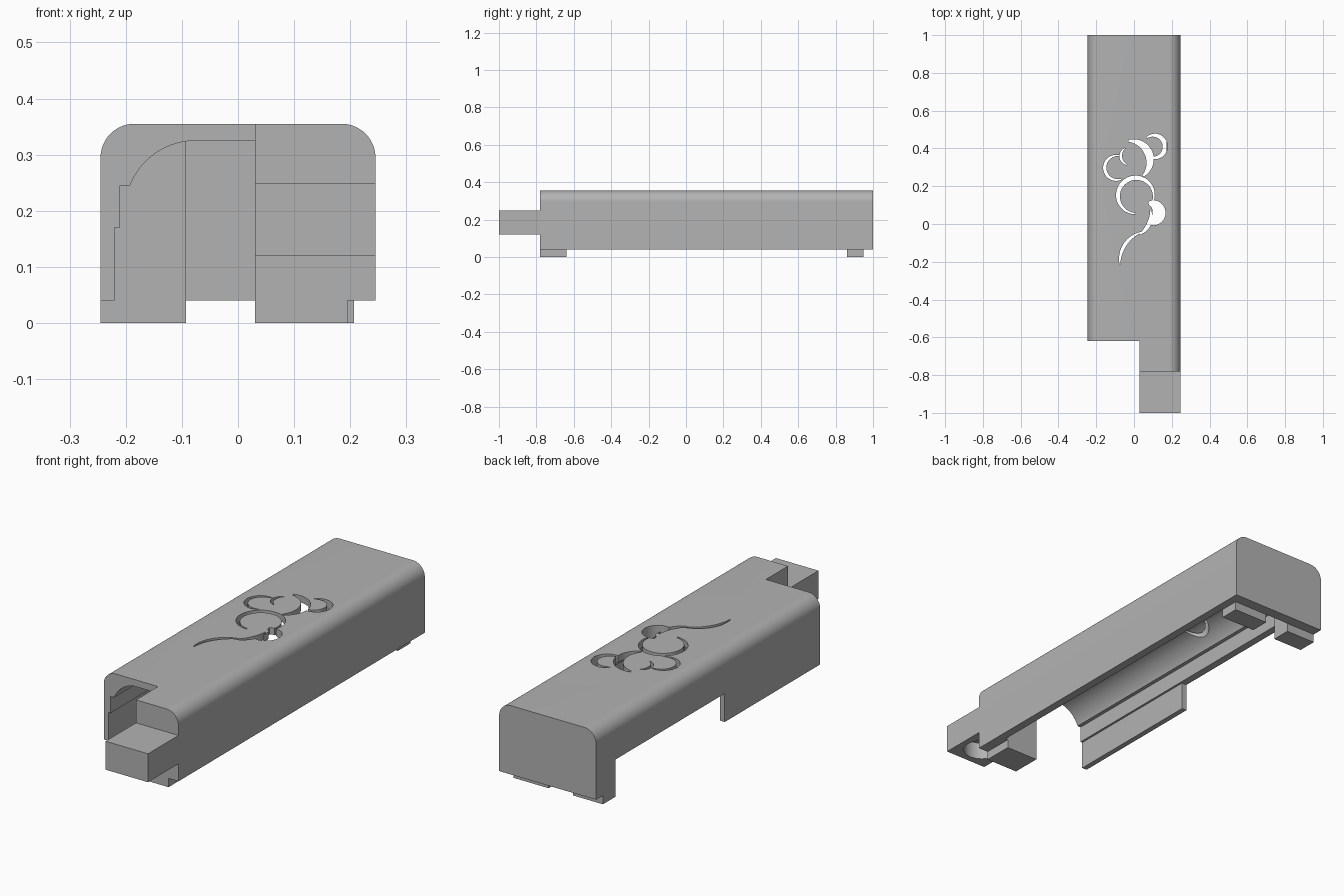
import bpy, bmesh
from math import sin, cos, pi, radians
from mathutils import Vector

cube = bpy.data.objects.get("Cube")
if cube:
    bpy.data.objects.remove(cube, do_unlink=True)

grey = bpy.data.materials.new("plain grey")
grey.use_nodes = True
grey.diffuse_color = (0.45, 0.45, 0.45, 1)
grey.node_tree.nodes["Principled BSDF"].inputs["Base Color"].default_value = (0.45, 0.45, 0.45, 1)


def prism(name, outline, shift):
    """Closed solid made by sweeping a 3D outline along a vector."""
    bm = bmesh.new()
    face = bm.faces.new([bm.verts.new(p) for p in outline])
    grown = bmesh.ops.extrude_face_region(bm, geom=[face])["geom"]
    verts = [g for g in grown if isinstance(g, bmesh.types.BMVert)]
    bmesh.ops.translate(bm, vec=Vector(shift), verts=verts)
    bmesh.ops.recalc_face_normals(bm, faces=bm.faces)
    mesh = bpy.data.meshes.new(name)
    bm.to_mesh(mesh)
    bm.free()
    mesh.materials.append(grey)
    obj = bpy.data.objects.new(name, mesh)
    bpy.context.collection.objects.link(obj)
    return obj


def along_y(name, profile, y0, y1):
    return prism(name, [(x, y0, z) for x, z in profile], (0, y1 - y0, 0))


def box(name, x0, x1, y0, y1, z0, z1):
    return along_y(name, [(x0, z0), (x1, z0), (x1, z1), (x0, z1)], y0, y1)


def arc(cx, cy, rx, ry, a0, a1, steps):
    angles = [radians(a0 + (a1 - a0) * i / steps) for i in range(steps + 1)]
    return [(cx + rx * cos(a), cy + ry * sin(a)) for a in angles]


def cut(target, cutter):
    cutter.hide_render = True
    mod = target.modifiers.new("cut", "BOOLEAN")
    mod.operation = "DIFFERENCE"
    mod.solver = "EXACT"
    mod.object = cutter
    bpy.context.view_layer.objects.active = target
    bpy.ops.object.modifier_apply(modifier=mod.name)
    bpy.data.objects.remove(cutter, do_unlink=True)


def swirl(cx, cy, r, a0, a1, width, steps=28):
    """Cutter for a curved stroke that swells in the middle."""
    outer, inner = [], []
    for i in range(steps + 1):
        t = i / steps
        a = radians(a0 + (a1 - a0) * t)
        half = width / 2 * (0.25 + 0.75 * sin(pi * t))
        outer.append((cx + (r + half) * cos(a), cy + (r + half) * sin(a), 0.28))
        inner.append((cx + (r - half) * cos(a), cy + (r - half) * sin(a), 0.28))
    return prism("swirl_cutter", outer + inner[::-1], (0, 0, 0.15))


# Outer shell with rounded top edges
W, TOP, R = 0.245, 0.355, 0.06
profile = [(-W, 0.04), (W, 0.04)]
profile += arc(W - R, TOP - R, R, R, 0, 90, 12)
profile += arc(R - W, TOP - R, R, R, 90, 180, 12)
shell = along_y("shell", profile, -0.78, 1)

# Arched cavity, stepped on the right wall
hollow = [(-0.22, -0.1), (-0.22, 0.17), (-0.21, 0.17), (-0.21, 0.245)]
hollow += arc(-0.075, 0.2, 0.126, 0.125, 159, 97, 12)
hollow += arc(0.075, 0.2, 0.126, 0.125, 83, 21, 12)
hollow += [(0.207, 0.245), (0.207, -0.1)]
cut(shell, along_y("cavity_cutter", hollow, -0.64, 0.95))

# Front corner notch and the long opening in the right wall
cut(shell, box("notch_cutter", -0.4, 0.03, -0.9, -0.62, -0.1, 0.5))
cut(shell, box("side_cutter", -0.4, -0.15, 0.07, 0.86, -0.1, 0.17))

# Pierced ornament in the top
strokes = [
    (0.09, -0.2, 0.165, 185, 108, 0.018),    # tail
    (-0.03, 0.05, 0.12, -60, 10, 0.022),     # tail root
    (0.082, 0.06, 0.05, 95, -100, 0.07),     # leaf
    (0.01, 0.15, 0.095, -20, 268, 0.024),    # large loop
    (-0.02, 0.335, 0.105, 95, -50, 0.042),   # crescent
    (-0.09, 0.298, 0.065, 80, 295, 0.017),   # right loop
    (-0.02, 0.36, 0.05, 125, 250, 0.014),    # hook
    (0.105, 0.41, 0.06, 130, -115, 0.026),   # left loop
]
for stroke in strokes:
    cut(shell, swirl(*stroke))

# Front tongue with a blind round socket underneath
tongue = box("tongue", 0.03, W, -1, -0.78, 0.12, 0.25)
ring = [(x, y, 0.05) for x, y in arc(0.137, -0.89, 0.08, 0.08, 0, 350, 35)]
cut(tongue, prism("socket_cutter", ring, (0, 0, 0.15)))

# Feet, with posts rising to the ceiling at the back
parts = [
    shell, tongue,
    box("front_foot", 0.03, 0.195, -0.78, -0.64, 0, 0.04),
    box("back_left_foot", 0.03, 0.207, 0.86, 0.95, 0, 0.335),
    box("back_right_foot", -W, -0.093, 0.86, 0.95, 0, 0.04),
    box("back_right_post", -0.225, -0.093, 0.86, 0.95, 0.04, 0.33),
]

bpy.ops.object.select_all(action="DESELECT")
for part in parts:
    part.select_set(True)
bpy.context.view_layer.objects.active = shell
bpy.ops.object.shade_smooth_by_angle(angle=radians(30))
